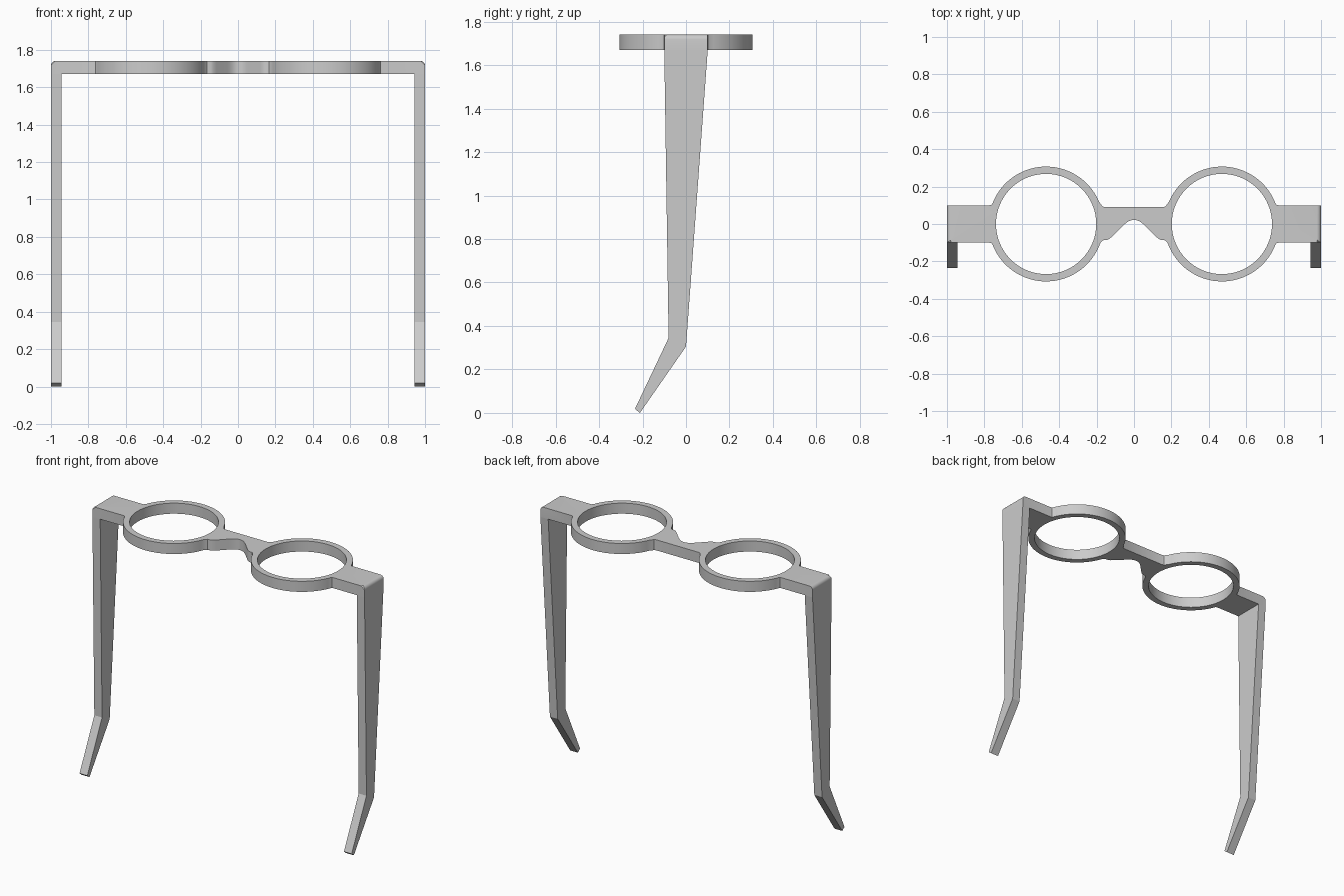
import bpy, bmesh
from math import sin, cos, radians

if "Cube" in bpy.data.objects:
    bpy.data.objects.remove(bpy.data.objects["Cube"])

CX, R_OUT, R_IN = 0.47, 0.307, 0.268
Z_LOW, Z_TOP = 1.67, 1.74


def arc(cx, r, a0, a1, n):
    return [(cx + r * cos(radians(a0 + (a1 - a0) * i / n)),
             r * sin(radians(a0 + (a1 - a0) * i / n))) for i in range(n + 1)]


def smooth(obj):
    bpy.ops.object.select_all(action='DESELECT')
    obj.select_set(True)
    bpy.context.view_layer.objects.active = obj
    bpy.ops.object.shade_smooth_by_angle(angle=radians(30))


# Front frame: right half outline (bridge top, rim, end piece, rim, nose arch)
half = [(0.155, 0.09), (0.168, 0.094), (0.177, 0.106)]
half += arc(CX, R_OUT, 157, 21, 40)
half += [(0.763, 0.102), (0.775, 0.10), (1.0, 0.10), (1.0, -0.10), (0.775, -0.10), (0.763, -0.102)]
half += arc(CX, R_OUT, -21, -157, 40)
half += [(0.177, -0.098), (0.165, -0.087), (0.145, -0.085), (0.132, -0.08), (0.115, -0.065),
         (0.06, -0.01), (0.045, 0.003), (0.03, 0.014), (0.015, 0.02), (0.0, 0.022)]
outline = half + [(-x, y) for x, y in reversed(half[:-1])]
holes = [arc(s * CX, R_IN, 0, 360, 64)[:-1] for s in (1, -1)]

curve = bpy.data.curves.new("frame_front", 'CURVE')
curve.dimensions = '2D'
curve.fill_mode = 'BOTH'
curve.extrude = (Z_TOP - Z_LOW) / 2
for pts in [outline] + holes:
    sp = curve.splines.new('POLY')
    sp.points.add(len(pts) - 1)
    for p, (x, y) in zip(sp.points, pts):
        p.co = (x, y, 0, 1)
    sp.use_cyclic_u = True
frame = bpy.data.objects.new("frame_front", curve)
bpy.context.collection.objects.link(frame)
frame.location.z = (Z_LOW + Z_TOP) / 2
bpy.context.view_layer.objects.active = frame
frame.select_set(True)
bpy.ops.object.convert(target='MESH')
frame = bpy.context.view_layer.objects.active

# Round the outer top edges of the end pieces
bm = bmesh.new()
bm.from_mesh(frame.data)
bmesh.ops.remove_doubles(bm, verts=bm.verts, dist=1e-5)
edges = [e for e in bm.edges if all(abs(v.co.x) > 0.999 and v.co.z > 0 for v in e.verts)]
bmesh.ops.bevel(bm, geom=edges, offset=0.022, segments=5, profile=0.5, affect='EDGES')
bmesh.ops.recalc_face_normals(bm, faces=bm.faces)
bm.to_mesh(frame.data)
bm.free()
smooth(frame)

# Temple arms: side profile extruded in x, mirrored, open where it meets the frame
profile = [(-0.10, Z_LOW), (0.10, Z_LOW), (0.0, 0.305), (-0.212, 0.0), (-0.235, 0.018), (-0.08, 0.345)]
bm = bmesh.new()
inner = [bm.verts.new((0.943, y, z)) for y, z in profile]
outer = [bm.verts.new((1.0, y, z)) for y, z in profile]
bm.faces.new(inner)
bm.faces.new(outer[::-1])
for i in range(1, len(profile)):
    j = (i + 1) % len(profile)
    bm.faces.new((inner[i], outer[i], outer[j], inner[j]))
bmesh.ops.recalc_face_normals(bm, faces=bm.faces)
if next(f for f in bm.faces if all(v.co.x > 0.99 for v in f.verts)).normal.x < 0:
    bmesh.ops.reverse_faces(bm, faces=bm.faces)
mesh = bpy.data.meshes.new("temple_arms")
bm.to_mesh(mesh)
bm.free()
arms = bpy.data.objects.new("temple_arms", mesh)
bpy.context.collection.objects.link(arms)
mod = arms.modifiers.new("mirror", 'MIRROR')
mod.use_axis[0] = True
